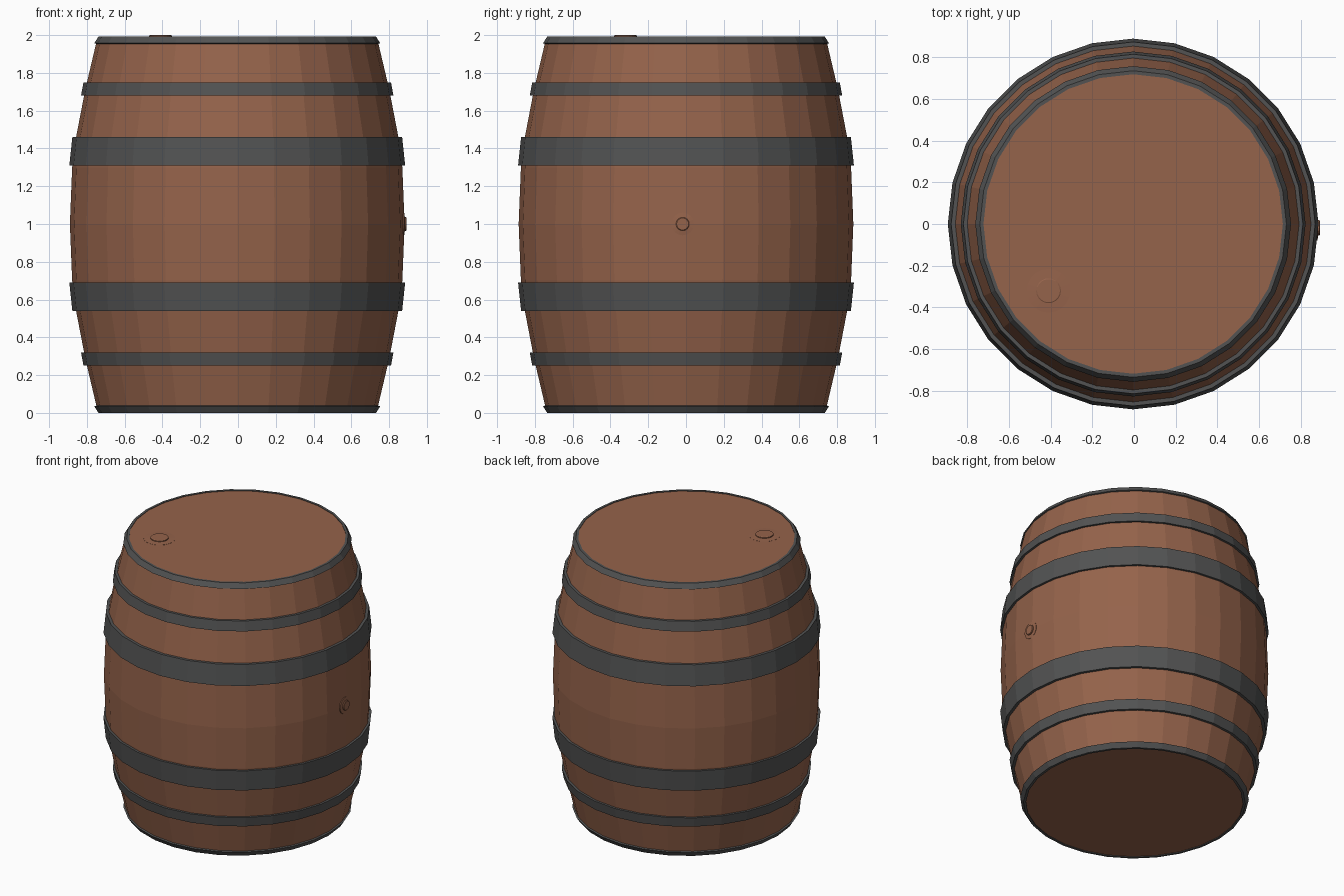
import bpy, bmesh, math
from mathutils import Matrix

if "Cube" in bpy.data.objects:
    bpy.data.objects.remove(bpy.data.objects["Cube"])

SIDES = 28
CX = -0.004  # barrel axis; the side bung makes up the rest of the width


def material(name, rgb):
    m = bpy.data.materials.new(name)
    m.diffuse_color = (*rgb, 1)
    m.use_nodes = True
    m.node_tree.nodes["Principled BSDF"].inputs["Base Color"].default_value = m.diffuse_color
    return m


wood = material("brown wood", (0.30, 0.125, 0.070))
iron = material("dark iron", (0.085, 0.086, 0.086))


def lathe(name, profile, mat, sides=SIDES, ring=False, matrix=None):
    """Revolve (radius, height) points; ring closes the profile, otherwise the ends are capped."""
    bm = bmesh.new()
    rows = []
    for r, z in profile:
        rows.append([bm.verts.new((r * math.cos(2 * math.pi * i / sides),
                                   r * math.sin(2 * math.pi * i / sides), z))
                     for i in range(sides)])
    pairs = list(zip(rows, rows[1:]))
    if ring:
        pairs.append((rows[-1], rows[0]))
    else:
        bm.faces.new(rows[0])
        bm.faces.new(rows[-1])
    for a, b in pairs:
        for i in range(sides):
            j = (i + 1) % sides
            bm.faces.new((a[i], a[j], b[j], b[i]))
    bmesh.ops.recalc_face_normals(bm, faces=bm.faces)
    me = bpy.data.meshes.new(name)
    bm.to_mesh(me)
    bm.free()
    me.materials.append(mat)
    ob = bpy.data.objects.new(name, me)
    ob.matrix_world = matrix if matrix else Matrix.Translation((CX, 0, 0))
    bpy.context.collection.objects.link(ob)
    return ob


# bulging wooden body with flat heads, mirrored about z = 1
half = [(0.725, 0.005), (0.745, 0.035), (0.804, 0.285), (0.857, 0.56), (0.874, 0.70)]
body = half + [(0.886, 1.0)] + [(r, 1.99 - z + 0.01) for r, z in reversed(half)]
body[-1] = (0.725, 1.988)
lathe("barrel_body", body, wood)

# iron hoops, lower and upper of each pair
hoops = {
    "end_rim": [(0.718, 0.0), (0.735, 0.0), (0.757, 0.035), (0.742, 0.04), (0.72, 0.03)],
    "narrow_hoop": [(0.79, 0.25), (0.814, 0.25), (0.827, 0.32), (0.805, 0.32)],
    "wide_hoop": [(0.845, 0.54), (0.873, 0.54), (0.889, 0.69), (0.868, 0.69)],
}
for name, prof in hoops.items():
    top = 1.992 if name == "end_rim" else 2.0
    lathe("lower_" + name, prof, iron, ring=True)
    lathe("upper_" + name, [(r, top - z) for r, z in prof], iron, ring=True)

# bungs with a faint raised collar: one in the top, one in the side
top_m = Matrix.Translation((-0.41, -0.32, 1.988))
lathe("top_bung", [(0.06, -0.02), (0.06, 0.009), (0.055, 0.012)], wood, 20, matrix=top_m)
lathe("top_bung_collar", [(0.105, -0.01), (0.105, 0.001), (0.062, 0.003)], wood, 20, matrix=top_m)
side_m = Matrix.Translation((0.88, -0.018, 1.0)) @ Matrix.Rotation(math.pi / 2, 4, 'Y')
lathe("side_bung", [(0.036, -0.03), (0.036, 0.009), (0.032, 0.012)], wood, 16, matrix=side_m)
lathe("side_bung_collar", [(0.06, -0.03), (0.06, 0.0), (0.038, 0.003)], wood, 16, matrix=side_m)
